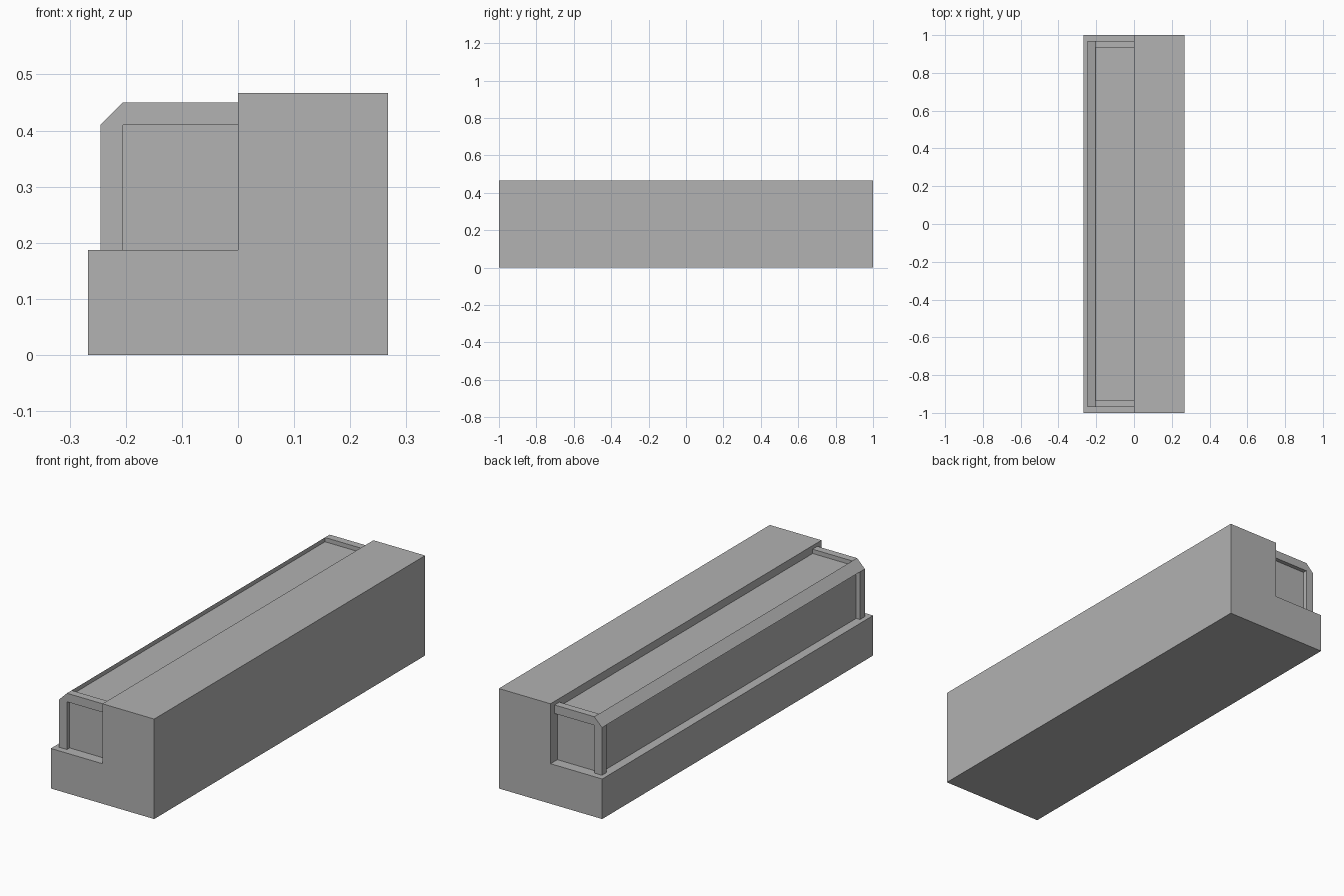
import bpy
import bmesh

default_cube = bpy.data.objects.get("Cube")
if default_cube:
    bpy.data.objects.remove(default_cube, do_unlink=True)

grey = bpy.data.materials.new("mid grey")
grey.use_nodes = True
colour = (0.445, 0.445, 0.445, 1)
grey.diffuse_color = colour
grey.node_tree.nodes["Principled BSDF"].inputs["Base Color"].default_value = colour


def extrude_profile(name, profile, y0, y1):
    """Extrude an (x, z) outline along y between y0 and y1."""
    mesh = bpy.data.meshes.new(name)
    bm = bmesh.new()
    face = bm.faces.new([bm.verts.new((x, y0, z)) for x, z in profile])
    result = bmesh.ops.extrude_face_region(bm, geom=[face])
    moved = [v for v in result["geom"] if isinstance(v, bmesh.types.BMVert)]
    bmesh.ops.translate(bm, verts=moved, vec=(0, y1 - y0, 0))
    bmesh.ops.recalc_face_normals(bm, faces=bm.faces)
    bm.to_mesh(mesh)
    bm.free()
    mesh.materials.append(grey)
    obj = bpy.data.objects.new(name, mesh)
    bpy.context.collection.objects.link(obj)
    return obj


# Main dimensions
half_width, ledge, top = 0.267, 0.187, 0.467
outer, case_top, bar, inset = -0.245, 0.45, 0.04, 0.02
end_outer, end_inner = 0.97, 0.935
inner, rail_bottom = outer + bar, case_top - bar

# Stepped body: low ledge on one side, tall block on the other
extrude_profile("stepped_body", [
    (-half_width, 0), (half_width, 0), (half_width, top),
    (0, top), (0, ledge), (-half_width, ledge)], -1, 1)

# Case panels, set back from the frame on every side
panel_x, panel_y, panel_top = outer + inset, end_outer - inset, case_top - inset
extrude_profile("case_panels", [
    (panel_x, ledge), (0, ledge), (0, panel_top), (panel_x, panel_top)],
    -panel_y, panel_y)

# End frames: corner post and top bar with a chamfered corner
end_profile = [
    (outer, ledge), (outer, rail_bottom), (inner, case_top), (0, case_top),
    (0, rail_bottom), (inner, rail_bottom), (inner, ledge)]
for name, side in (("front_frame", -1), ("back_frame", 1)):
    extrude_profile(name, end_profile, side * end_inner, side * end_outer)

# Long chamfered rail joining the two end frames
extrude_profile("long_rail", [
    (outer, rail_bottom), (inner, case_top), (inner, rail_bottom)],
    -end_inner, end_inner)
